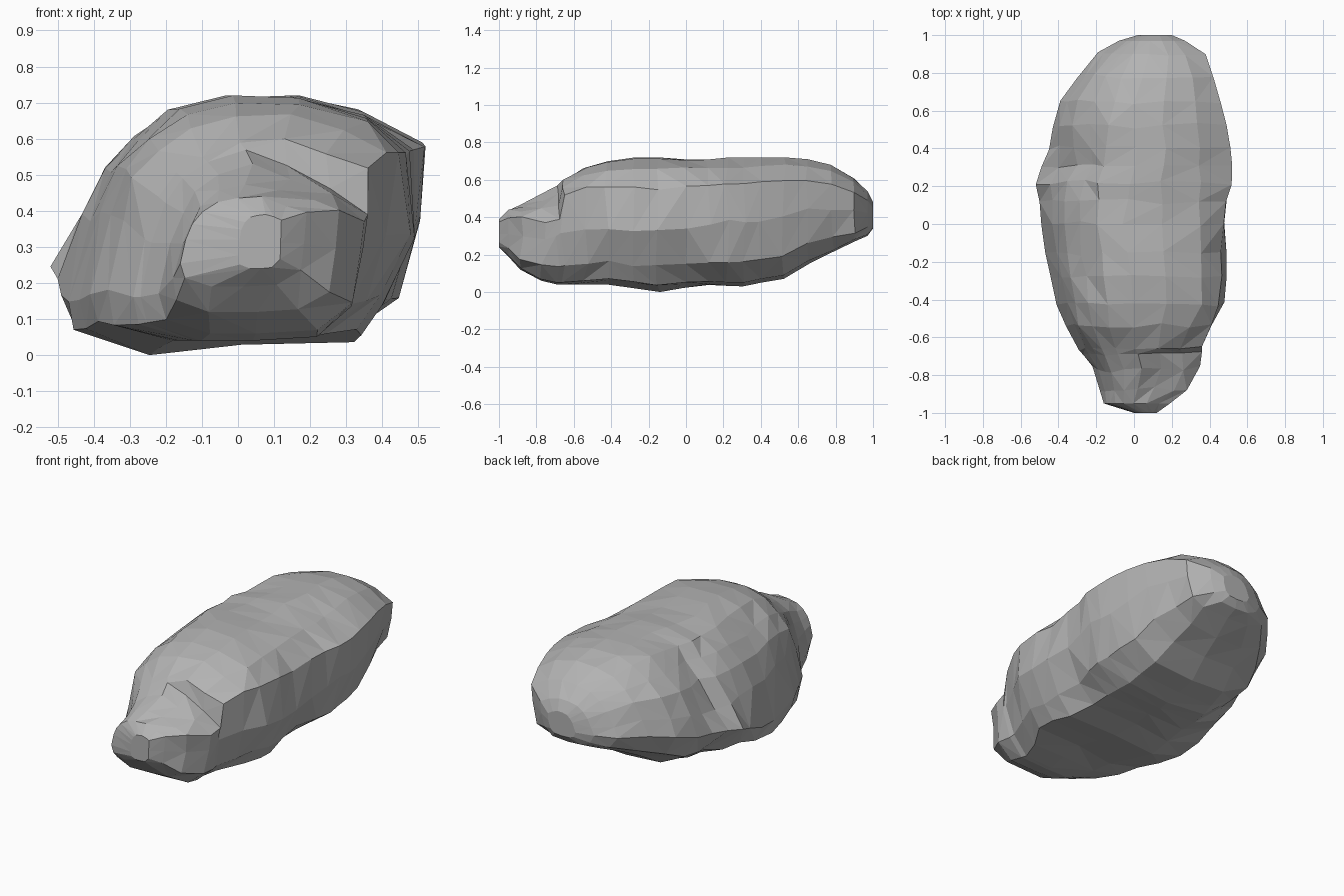
import bpy
import bmesh
import math
import random
from mathutils import Vector, noise

random.seed(4)

default_cube = bpy.data.objects.get("Cube")
if default_cube:
    bpy.data.objects.remove(default_cube, do_unlink=True)

# Stone colour
stone = bpy.data.materials.new("stone_grey")
stone.use_nodes = True
grey = (0.45, 0.45, 0.45, 1.0)
stone.diffuse_color = grey
shader = next(n for n in stone.node_tree.nodes if n.type == 'BSDF_PRINCIPLED')
shader.inputs["Base Color"].default_value = grey
shader.inputs["Roughness"].default_value = 0.9

# Outline of the boulder along its length, in hundredths:
# position, right edge, left edge, underside, crown
STATIONS = [
    (-100, 0, 12, 24, 39), (-95, -16, 19, 19, 44), (-88, -18, 28, 12, 48),
    (-77, -22, 35, 6, 54), (-69, -27, 36, 4, 58), (-66, -29, 36, 4, 60),
    (-54, -36, 42, 4, 67), (-42, -41, 48, 4, 70), (-28, -44, 49, 2, 72),
    (-15, -47, 49, 0, 72), (0, -49, 48, 2, 71), (12, -50, 50, 3, 71),
    (22, -52, 52, 3, 72), (31, -49, 52, 3, 72), (40, -45, 51, 5, 72),
    (52, -43, 49, 7, 72), (65, -39, 46, 15, 71), (78, -30, 42, 21, 68),
    (90, -19, 38, 27, 61), (97, -8, 27, 30, 54), (100, 2, 20, 34, 48),
]

# Cross-sections in hundredths: across is -100..100, up is 0..100
FRONT = [(96, 48), (100, 88), (68, 94), (30, 100), (-10, 98), (-40, 92),
         (-65, 83), (-82, 70), (-92, 52), (-100, 24), (-94, 8), (-50, 0),
         (0, 0), (50, 2), (88, 18)]
BODY = [(100, 45), (94, 77), (72, 92), (30, 99), (-10, 100), (-38, 95),
        (-60, 84), (-75, 72), (-88, 52), (-100, 20), (-94, 9), (-52, 0),
        (0, 4), (64, 5), (81, 19)]
BACK = [(97, 50), (100, 80), (67, 93), (30, 100), (-5, 99), (-35, 94),
        (-57, 84), (-75, 70), (-90, 50), (-100, 33), (-86, 13), (-50, 2),
        (0, 0), (55, 3), (84, 18)]


def clamp(value):
    return max(0.0, min(1.0, value))


def ring_point(station, front, body, back):
    """One weathered point on the boulder's surface."""
    y, right, left, low, high = (n / 100 for n in station)
    section = Vector(body).lerp(Vector(front), clamp((-0.4 - y) / 0.22))
    section = section.lerp(Vector(back), clamp((y + 0.05) / 0.3))
    across, up = section / 100
    x = right + (left - right) * (across + 1) / 2
    z = low + (high - low) * up

    # Broken ledge at the front left shoulder
    if -0.98 < y < -0.67 and x > 0.1 and up > 0.55:
        z -= (0.03 + 0.3 * (x - 0.06)) * clamp((y + 1.0) / 0.25)

    # Groove down the right flank, above and below a low bulge
    if -0.95 < across < -0.5 and up > 0.1:
        x += 0.06 * math.exp(-((y - 0.29) / 0.1) ** 2)

    # Weathering fades out where the outline is fixed
    point = Vector((x, y, z))
    wear = noise.noise_vector(point * 6) * 0.028
    if abs(across) > 0.95:
        wear.x = 0
    if up < 0.06 or up > 0.96:
        wear.z = 0
    if abs(y) > 0.9:
        wear *= 0.3
        wear.y = 0
    return point + wear


# Boulder: rings lofted front to back, closed at both ends
bm = bmesh.new()
rings = []
for station in STATIONS:
    rings.append([bm.verts.new(ring_point(station, *points))
                  for points in zip(FRONT, BODY, BACK)])

count = len(BODY)
for near, far in zip(rings, rings[1:]):
    for i in range(count):
        j = (i + 1) % count
        # Random diagonals break up the regular grid
        if random.random() < 0.5:
            bm.faces.new((near[i], near[j], far[j]))
            bm.faces.new((near[i], far[j], far[i]))
        else:
            bm.faces.new((near[i], near[j], far[i]))
            bm.faces.new((near[j], far[j], far[i]))

for end in (rings[0], rings[-1]):
    bm.faces.new(end)
bmesh.ops.triangulate(bm, faces=[f for f in bm.faces if len(f.verts) > 3])
bmesh.ops.recalc_face_normals(bm, faces=bm.faces)

mesh = bpy.data.meshes.new("boulder")
bm.to_mesh(mesh)
bm.free()
mesh.materials.append(stone)
boulder = bpy.data.objects.new("boulder", mesh)
bpy.context.collection.objects.link(boulder)
